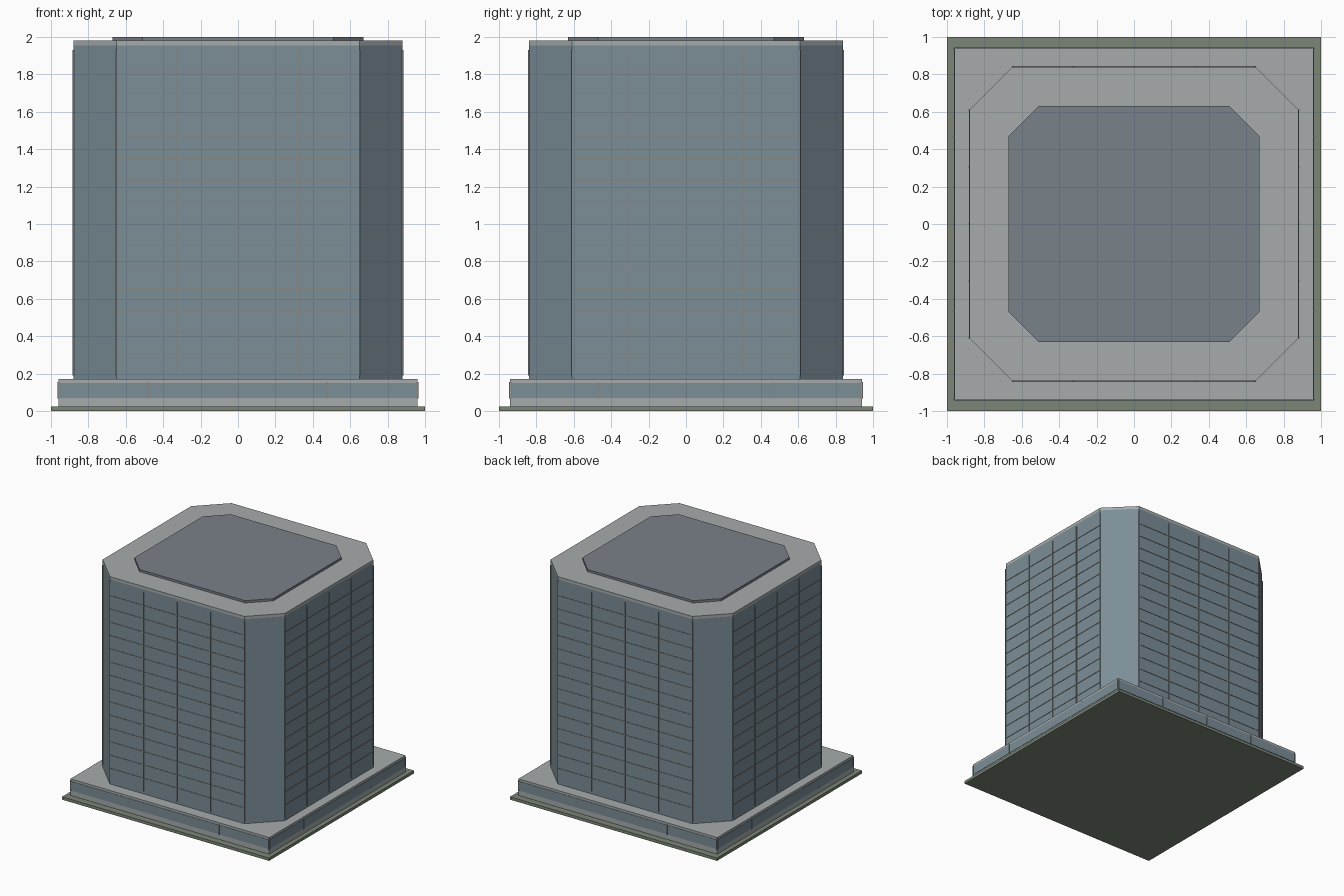
import bpy, bmesh
from mathutils import Matrix, Vector

if "Cube" in bpy.data.objects:
    bpy.data.objects.remove(bpy.data.objects["Cube"])


def material(name, rgb):
    m = bpy.data.materials.new(name)
    m.diffuse_color = (*rgb, 1)
    m.use_nodes = True
    m.node_tree.nodes["Principled BSDF"].inputs["Base Color"].default_value = m.diffuse_color
    return m


GLASS = material("blue_glass", (0.20, 0.27, 0.31))
STONE = material("pale_concrete", (0.38, 0.41, 0.41))
FRAME = material("frame_grey", (0.24, 0.25, 0.25))
ROOF = material("roof_grey", (0.19, 0.22, 0.25))
GROUND = material("plot_green", (0.20, 0.24, 0.19))


def finish(name, bm, mat):
    me = bpy.data.meshes.new(name)
    bmesh.ops.recalc_face_normals(bm, faces=bm.faces)
    bm.to_mesh(me)
    bm.free()
    ob = bpy.data.objects.new(name, me)
    bpy.context.collection.objects.link(ob)
    me.materials.append(mat)
    return ob


def add_box(bm, center, size):
    mat = Matrix.Translation(center) @ Matrix.Diagonal((*size, 1))
    bmesh.ops.create_cube(bm, size=1, matrix=mat)


def slab(name, hx, hy, z0, z1, mat):
    bm = bmesh.new()
    add_box(bm, (0, 0, (z0 + z1) / 2), (2 * hx, 2 * hy, z1 - z0))
    return finish(name, bm, mat)


def octagon(name, hx, hy, cut, z0, z1, mat):
    """Rectangular prism with 45 degree corner cuts."""
    a, b = hx - cut, hy - cut
    pts = [(a, -hy), (hx, -b), (hx, b), (a, hy), (-a, hy), (-hx, b), (-hx, -b), (-a, -hy)]
    bm = bmesh.new()
    face = bm.faces.new([bm.verts.new((x, y, z0)) for x, y in pts])
    ext = bmesh.ops.extrude_face_region(bm, geom=[face])
    top = [v for v in ext["geom"] if isinstance(v, bmesh.types.BMVert)]
    bmesh.ops.translate(bm, verts=top, vec=(0, 0, z1 - z0))
    return finish(name, bm, mat)


def wall_bars(bm, axis, side, dist, bars):
    """Bars given as (u, z, width, height, depth) on a wall facing +/- axis."""
    for u, z, w, h, d in bars:
        if axis == "y":
            add_box(bm, (u, side * dist, z), (w, d, h))
        else:
            add_box(bm, (side * dist, u, z), (d, w, h))


WALLS = [("front", "y", -1), ("back", "y", 1), ("right", "x", 1), ("left", "x", -1)]

# Plot and podium
slab("plot_plate", 1.0, 1.0, 0, 0.025, GROUND)
slab("podium_base", 0.96, 0.94, 0.025, 0.17, STONE)

# Tower shaft, parapet cap and roof deck
octagon("tower_shaft", 0.88, 0.84, 0.23, 0.17, 1.955, GLASS)
octagon("parapet_cap", 0.88, 0.84, 0.23, 1.955, 1.98, STONE)
octagon("roof_deck", 0.67, 0.63, 0.16, 1.98, 2.0, ROOF)

# Facade dimensions
Z0, Z1, FLOORS = 0.19, 1.93, 15
STEP = (Z1 - Z0) / FLOORS

for label, axis, side in WALLS:
    half, dist = (0.65, 0.84) if axis == "y" else (0.61, 0.88)
    # Vertical mullions of the tower
    bm = bmesh.new()
    wall_bars(bm, axis, side, dist, [(half * i / 2, (Z0 + Z1) / 2, 0.007, Z1 - Z0, 0.012)
                                     for i in range(-2, 3)])
    finish(label + "_tower_mullions", bm, FRAME)
    # Floor lines of the tower
    bm = bmesh.new()
    wall_bars(bm, axis, side, dist, [(0, Z0 + STEP * i, 2 * half, 0.006, 0.007)
                                     for i in range(1, FLOORS)])
    finish(label + "_floor_lines", bm, FRAME)

    # Podium window band and its mullions
    half, dist = (0.955, 0.94) if axis == "y" else (0.935, 0.96)
    bm = bmesh.new()
    wall_bars(bm, axis, side, dist, [(0, 0.11, 2 * half, 0.08, 0.006)])
    finish(label + "_podium_window", bm, GLASS)
    bm = bmesh.new()
    wall_bars(bm, axis, side, dist, [(half * i / 2, 0.11, 0.007, 0.088, 0.012)
                                     for i in range(-2, 3)])
    finish(label + "_podium_mullions", bm, FRAME)
